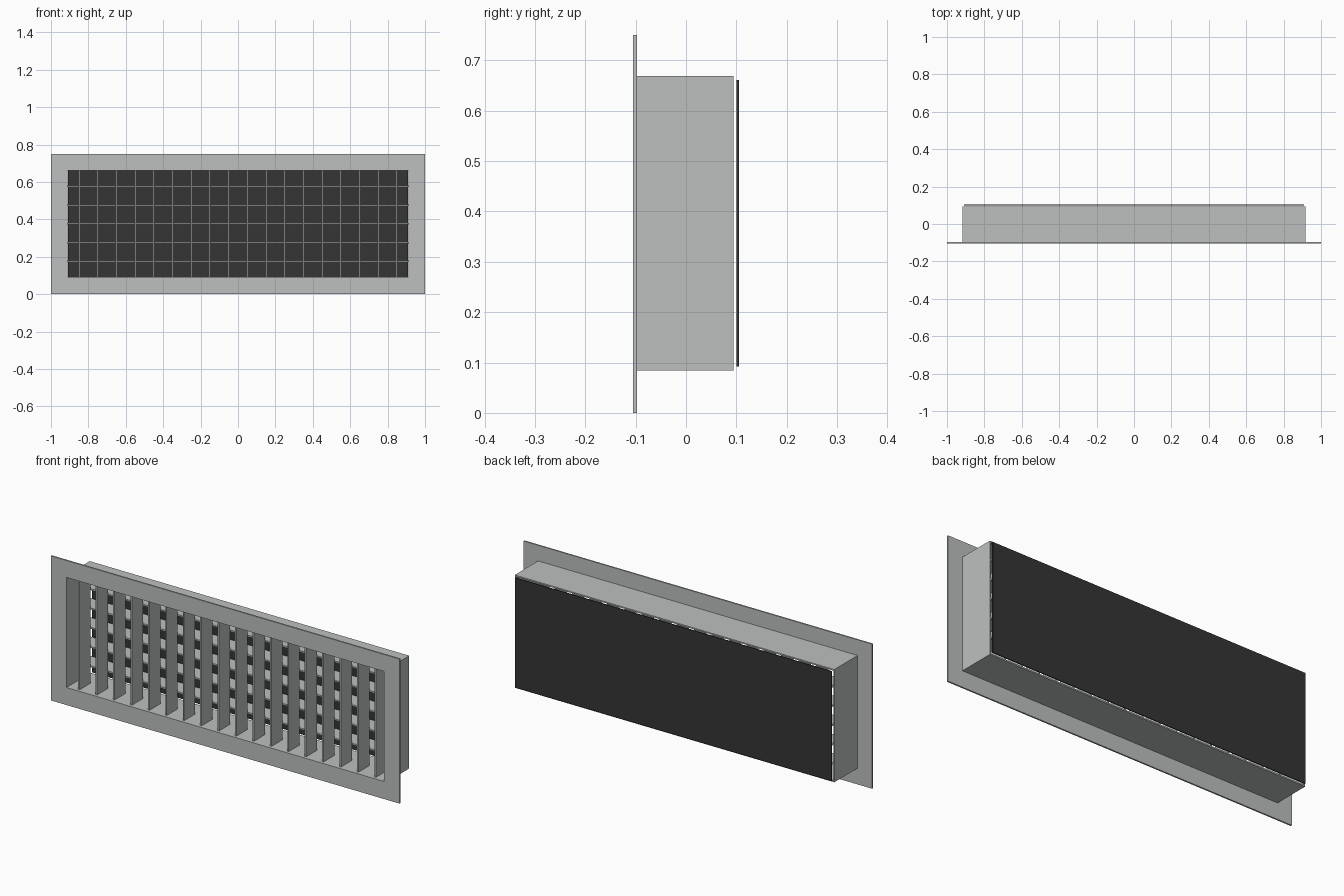
import bpy, bmesh

if "Cube" in bpy.data.objects:
    bpy.data.objects.remove(bpy.data.objects["Cube"])


def material(name, rgb):
    m = bpy.data.materials.new(name)
    m.diffuse_color = (*rgb, 1)
    m.use_nodes = True
    m.node_tree.nodes["Principled BSDF"].inputs["Base Color"].default_value = m.diffuse_color
    return m


METAL = material("light grey metal", (0.51, 0.53, 0.525))
DARK = material("dark backing", (0.035, 0.035, 0.035))
CZ = 0.376  # height of the opening's centre


def finish(name, bm, mat):
    bmesh.ops.recalc_face_normals(bm, faces=bm.faces)
    me = bpy.data.meshes.new(name)
    bm.to_mesh(me)
    bm.free()
    me.materials.append(mat)
    bpy.context.collection.objects.link(bpy.data.objects.new(name, me))


def box(name, x, y, z, mat):
    """Box given by its (min, max) on each axis."""
    bm = bmesh.new()
    bmesh.ops.create_cube(bm, size=1)
    for v in bm.verts:
        v.co = [r[0] if c < 0 else r[1] for c, r in zip(v.co, (x, y, z))]
    finish(name, bm, mat)


def ring(name, outer, inner, y, mat):
    """Rectangular tube along y; outer and inner are (half width, z min, z max)."""
    bm = bmesh.new()

    def loop(rect, yy):
        w, lo, hi = rect
        return [bm.verts.new((a, yy, b)) for a, b in ((-w, lo), (w, lo), (w, hi), (-w, hi))]

    loops = [loop(outer, y[0]), loop(outer, y[1]), loop(inner, y[1]), loop(inner, y[0])]
    for k in range(4):
        a, b = loops[k], loops[(k + 1) % 4]
        for i in range(4):
            j = (i + 1) % 4
            bm.faces.new((a[i], a[j], b[j], b[i]))
    finish(name, bm, mat)


# Flat front flange and the duct sleeve behind it
opening = (0.911, 0.091, 0.662)
ring("front_flange", (1.0, 0.0, 0.75), opening, (-0.105, -0.097), METAL)
ring("duct_sleeve", (0.917, 0.084, 0.669), opening, (-0.097, 0.094), METAL)

# Vertical blades in front
T = 0.004
for i in range(18):
    x = -0.85 + 0.1 * i
    box(f"vertical_blade_{i + 1}", (x - T, x + T), (-0.09, 0.0), opening[1:], METAL)

# Horizontal blades behind
for i in range(5):
    z = CZ + 0.1 * (i - 2)
    box(f"horizontal_blade_{i + 1}", (-0.911, 0.911), (0.002, 0.092), (z - T, z + T), METAL)

# Dark backing panel, just clear of the sleeve
box("backing_panel", (-0.909, 0.909), (0.1, 0.105), (0.092, 0.661), DARK)
